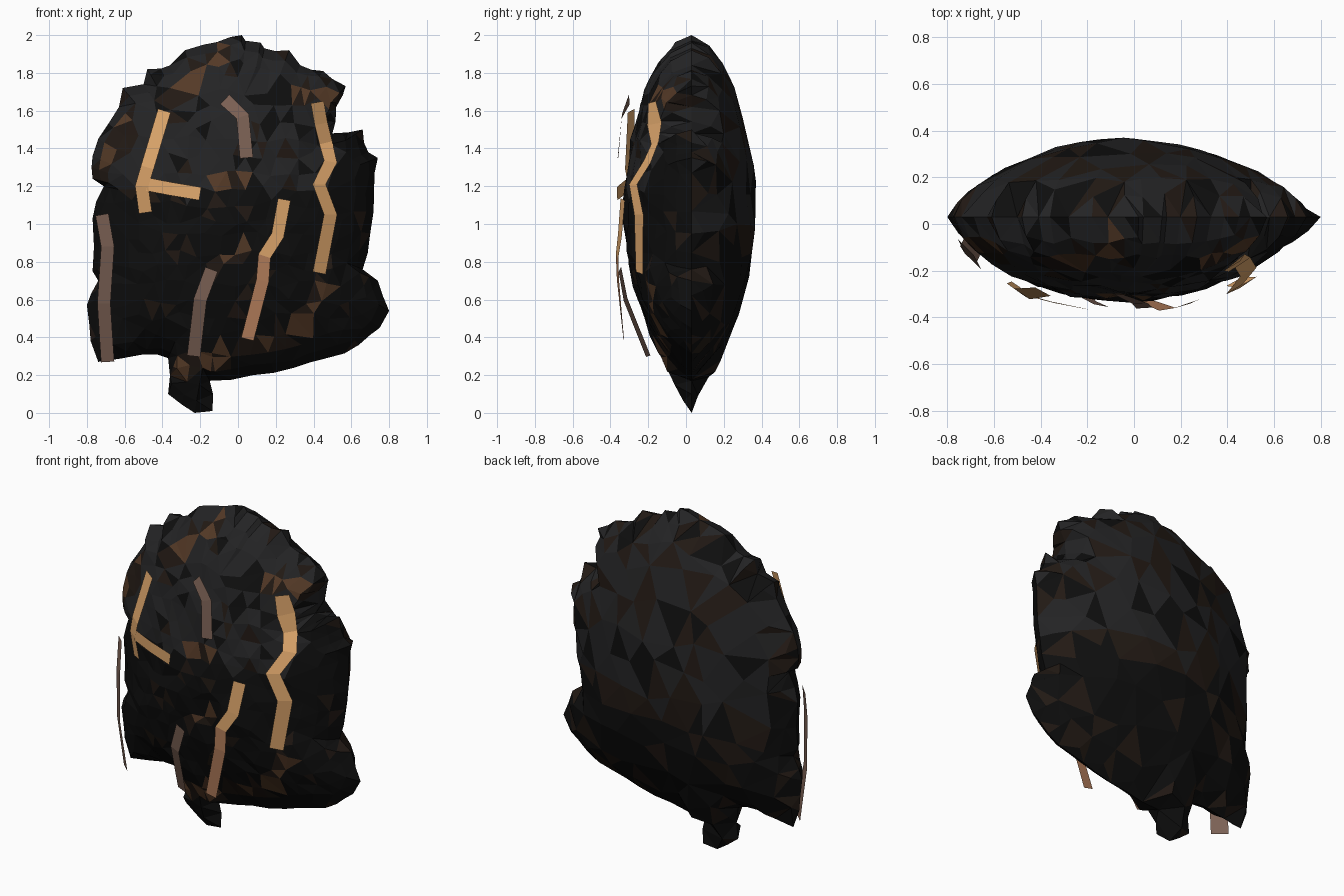
import bpy, math, random
from mathutils import Vector
from mathutils.geometry import delaunay_2d_cdt, intersect_point_line

if "Cube" in bpy.data.objects:
    bpy.data.objects.remove(bpy.data.objects["Cube"])

random.seed(4)
SEAM_Y = 0.03
CENTRE = Vector((-0.05, 1.05))

# Jagged silhouette seen from the front (x, z), clockwise from the top
OUTLINE = [(.02, 2), (.04, 1.97), (.12, 1.96), (.14, 1.93), (.27, 1.92), (.33, 1.84), (.45, 1.81),
           (.57, 1.73), (.52, 1.62), (.5, 1.48), (.66, 1.5), (.69, 1.38), (.74, 1.35), (.72, 1.17),
           (.7, .95), (.66, .76), (.74, .7), (.8, .54), (.75, .45), (.64, .36), (.47, .29),
           (.3, .24), (.08, .2), (-.15, .17), (-.135, .01), (-.23, 0), (-.37, .1), (-.37, .29),
           (-.5, .31), (-.74, .27), (-.78, .38), (-.8, .57), (-.74, .7), (-.77, .75),
           (-.77, 1.03), (-.71, 1.2), (-.77, 1.24), (-.77, 1.36), (-.74, 1.45), (-.63, 1.62),
           (-.61, 1.72), (-.5, 1.74), (-.48, 1.82), (-.36, 1.84), (-.28, 1.92), (-.18, 1.95),
           (-.04, 1.99)]
pts = [Vector(p) for p in OUTLINE]
rim = []
for a, b in zip(pts, pts[1:] + pts[:1]):
    rim.append(a)
    if (b - a).length > 0.12:
        rim.append((a + b) / 2 + Vector((random.uniform(-.012, .012), random.uniform(-.012, .012))))
rim.reverse()


def raw_radius(ang):
    """Distance from the centre to the silhouette in one direction."""
    d, best = Vector((math.cos(ang), math.sin(ang))), 0
    for a, b in zip(rim, rim[1:] + rim[:1]):
        e, w = b - a, a - CENTRE
        den = d.x * e.y - d.y * e.x
        if abs(den) > 1e-9:
            s = (w.x * e.y - w.y * e.x) / den
            k = (w.x * d.y - w.y * d.x) / den
            if s > 0 and -1e-6 <= k <= 1 + 1e-6:
                best = max(best, s)
    return best


N = 720
RAW = [raw_radius(2 * math.pi * i / N) for i in range(N)]
SOFT = [sum(RAW[(i + k) % N] for k in range(-36, 37, 4)) / 19 for i in range(N)]


def fraction(p):
    """0 at the centre, 1 on the rim, with a softened outline inside."""
    v = p - CENTRE
    ang = math.atan2(v.y, v.x)
    i = round(ang / (2 * math.pi) * N) % N
    t = v.length / RAW[i]
    radius = SOFT[i] + (RAW[i] - SOFT[i]) * min(1, t) ** 3
    return min(1, v.length / radius), min(1, t), ang


def bulge(p, depth):
    if min((p - q).length for q in rim) < 1e-4:
        return 0
    t, raw, ang = fraction(p)
    return depth * (1 - t * t) ** (0.67 - 0.15 * math.sin(ang))


def material(name, rgb):
    m = bpy.data.materials.new(name)
    m.diffuse_color = (*rgb, 1)
    m.use_nodes = True
    m.node_tree.nodes["Principled BSDF"].inputs["Base Color"].default_value = m.diffuse_color
    return m


MATS = [material("charcoal", (.017, .017, .018)), material("black", (.0045, .0045, .0045)),
        material("dark_brown", (.016, .010, .007)), material("bronze", (.09, .042, .02)),
        material("gold", (.78, .41, .16)), material("copper", (.48, .22, .11)),
        material("dull_bronze", (.2, .12, .09))]


def make(name, verts, faces, indices):
    me = bpy.data.meshes.new(name)
    me.from_pydata(verts, [], faces)
    for m in MATS:
        me.materials.append(m)
    for f, i in zip(me.polygons, indices):
        f.material_index = i
    ob = bpy.data.objects.new(name, me)
    bpy.context.collection.objects.link(ob)
    return ob


# Warm highlight streaks on the front
STREAKS = [((-.1, 1.9), (-.36, 1.65)), ((-.55, 1.55), (-.72, 1.28)), ((-.1, 1.24), (0, 1.22)),
           ((.35, 1.7), (.5, 1.65)), ((-.12, .78), (.05, .85)), ((.45, .68), (.28, .42)),
           ((.28, .42), (-.3, .24))]


def near_streak(c):
    best = 9
    for a, b in STREAKS:
        a, b = Vector(a), Vector(b)
        q, k = intersect_point_line(c, a, b)
        q = a.lerp(b, max(0, min(1, k)))
        best = min(best, (c - Vector((q[0], q[1]))).length)
    return best


def shade(c, front):
    r = random.random()
    if front and near_streak(c) < 0.05:
        return 3 if r < .4 else 2
    upper = c.y > 1.17 and c.x < .52 if front else c.y > .95
    if r < (.06 if front else .22):
        return 2
    return (1 if r > .82 else 0) if upper else 1


def shell(name, depth, spacing, front):
    """Irregular flat-faced half cushion bounded by the silhouette."""
    points = list(rim)
    for k, step in ((.95, 1 if front else 2), (.87, 1 if front else 2)):
        points += [CENTRE + (p - CENTRE) * (k + random.uniform(-.015, .015)) for p in rim[::step]]
    for i in range(int(1.6 / spacing) + 1):
        for j in range(int(2 / spacing) + 1):
            p = Vector((-.8 + (i + .5 * (j % 2)) * spacing, j * spacing))
            p += Vector((random.uniform(-.3, .3), random.uniform(-.3, .3))) * spacing
            if fraction(p)[1] < .8:
                points.append(p)
    n = len(rim)
    edges = [(i, (i + 1) % n) for i in range(n)]
    v2, _, faces, *_ = delaunay_2d_cdt(points, edges, [], 1, 1e-5)
    verts = []
    for p in v2:
        y = bulge(p, depth) * (1 + random.uniform(-.045, .045))
        verts.append((p.x, SEAM_Y + (-y if front else y), p.y))
    mats = [shade(sum((v2[i] for i in f), Vector((0, 0))) / len(f), front) for f in faces]
    if not front:
        faces = [list(reversed(f)) for f in faces]
    return make(name, verts, faces, mats)


shell("front_shell", .352, .085, True)
shell("back_shell", .337, .17, False)


def ribbon(name, path, mats, half=.035):
    """Thin bent strip through (x, y, z) points, tilted with the body and kept just off it."""
    verts = []
    for i, (x, y, z) in enumerate(path):
        a, b = path[max(0, i - 1)], path[min(len(path) - 1, i + 1)]
        d = Vector((b[0] - a[0], b[2] - a[2])).normalized()
        for s in (-half, half):
            p = Vector((x - d.y * s, z + d.x * s))
            y_edge = y + 1.4 * x * (p.x - x)
            verts.append((p.x, min(y_edge, SEAM_Y - .025 - bulge(p, .352)), p.y))
    faces = [(2 * i, 2 * i + 2, 2 * i + 3, 2 * i + 1) for i in range(len(path) - 1)]
    make(name, verts, faces, mats)


# Bright strips standing just off the front
ribbon("right_strip", [(.42, -.18, 1.645), (.44, -.15, 1.53), (.465, -.16, 1.43), (.49, -.2, 1.33),
                       (.43, -.28, 1.21), (.49, -.25, 1.05), (.43, -.245, .74)], [4] * 6)
ribbon("left_upper_strip", [(-.39, -.29, 1.6), (-.48, -.3, 1.3), (-.51, -.28, 1.2), (-.49, -.27, 1.06)], [4] * 3)
ribbon("cross_strip", [(-.48, -.3, 1.21), (-.35, -.335, 1.185), (-.2, -.365, 1.16)], [4, 4])
ribbon("top_strip", [(-.07, -.3, 1.66), (.025, -.34, 1.57), (.045, -.36, 1.35)], [6, 6])
ribbon("centre_strip", [(.245, -.335, 1.13), (.21, -.35, .94), (.14, -.365, .83), (.13, -.36, .7),
                        (.05, -.33, .39)], [4, 4, 5, 5], .034)
ribbon("lower_strip", [(-.14, -.35, .76), (-.2, -.32, .6), (-.235, -.2, .3)], [6, 6])
ribbon("left_side_strip", [(-.72, -.1, 1.05), (-.69, -.16, .88), (-.71, -.13, .58), (-.69, -.09, .27)], [6, 6, 6])
